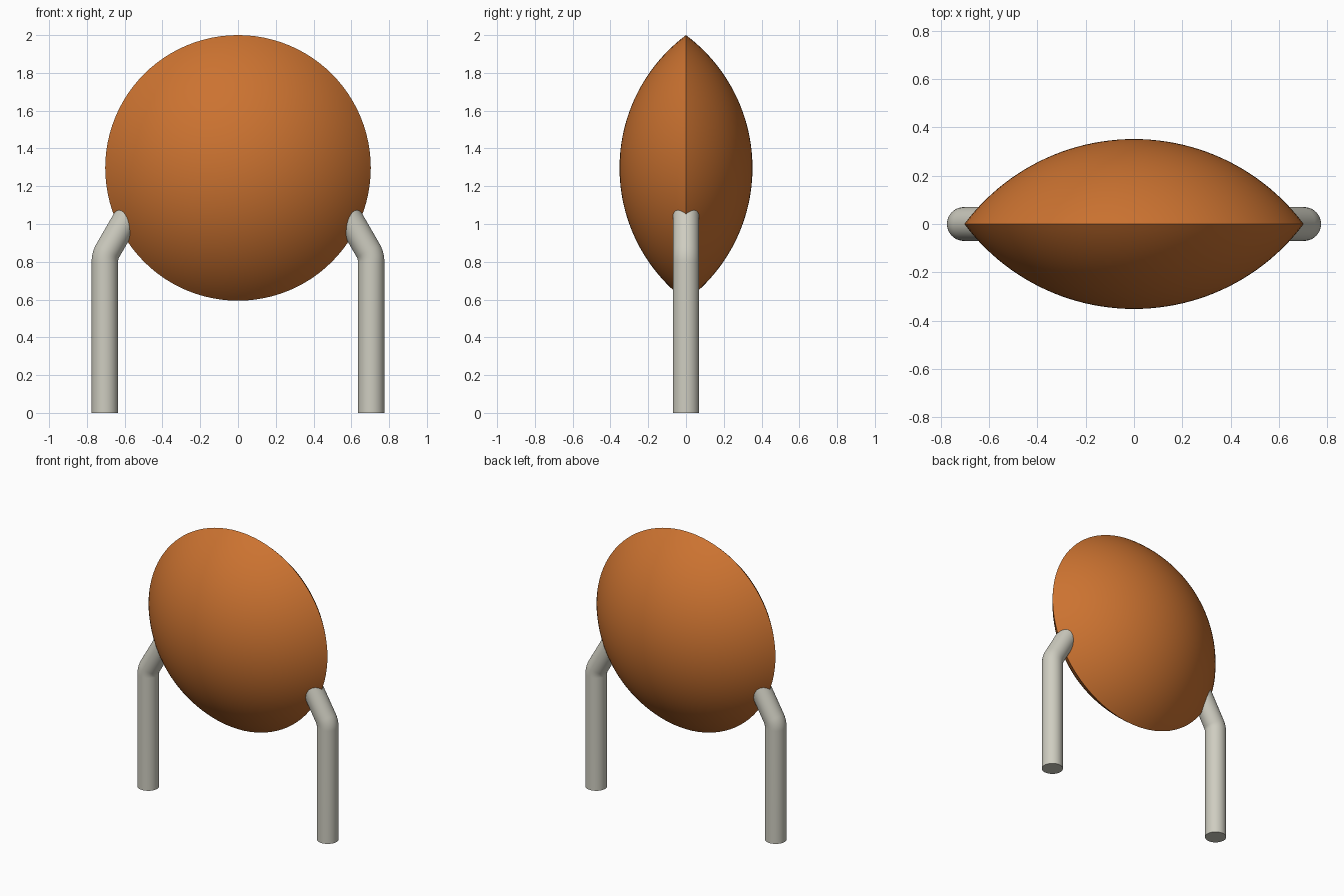
import bpy, bmesh, math
from mathutils import Vector

if "Cube" in bpy.data.objects:
    bpy.data.objects.remove(bpy.data.objects["Cube"])


def finish(bm, name, color):
    bmesh.ops.recalc_face_normals(bm, faces=bm.faces[:])
    me = bpy.data.meshes.new(name)
    bm.to_mesh(me)
    bm.free()
    ob = bpy.data.objects.new(name, me)
    bpy.context.collection.objects.link(ob)
    mat = bpy.data.materials.new(name + "_material")
    mat.diffuse_color = color
    mat.use_nodes = True
    mat.node_tree.nodes["Principled BSDF"].inputs["Base Color"].default_value = mat.diffuse_color
    me.materials.append(mat)
    bpy.ops.object.select_all(action='DESELECT')
    ob.select_set(True)
    bpy.context.view_layer.objects.active = ob
    bpy.ops.object.shade_smooth_by_angle(angle=math.radians(35))
    return ob


# Lens-shaped disc body: two spherical caps meeting at a sharp rim
def disc_body(radius=0.703, half=0.352, center_z=1.297, rings=24, sides=96):
    R = (radius ** 2 + half ** 2) / (2 * half)
    a_max = math.asin(radius / R)
    bm = bmesh.new()
    verts = []
    for i in range(-rings, rings + 1):
        a = a_max * (1 - abs(i) / rings)
        y = math.copysign(R * math.cos(a) - (R - half), i)
        verts.append(bm.verts.new((R * math.sin(a), y, 0)))
    edges = [bm.edges.new(p) for p in zip(verts, verts[1:])]
    bmesh.ops.spin(bm, geom=verts + edges, cent=(0, 0, 0), axis=(0, 1, 0),
                   angle=math.tau, steps=sides)
    bmesh.ops.remove_doubles(bm, verts=bm.verts[:], dist=1e-4)
    bmesh.ops.translate(bm, verts=bm.verts[:], vec=(0, 0, center_z))
    return finish(bm, "disc_body", (0.60, 0.17, 0.03, 1))


# Bent wire lead: straight up, 30 degree bend, then into the disc
def lead(name, side, r=0.07, x=0.705, bend_r=0.12, bend_z=0.80,
         tilt=math.radians(30), reach=0.34, sides=40, bend_steps=8):
    path = [(Vector((x, 0, 0)), 0.0)]
    for i in range(bend_steps + 1):
        a = tilt * i / bend_steps
        path.append((Vector((x - bend_r * (1 - math.cos(a)), 0,
                             bend_z + bend_r * math.sin(a))), a))
    end = path[-1][0] + reach * Vector((-math.sin(tilt), 0, math.cos(tilt)))
    path.append((end, tilt))

    bm = bmesh.new()
    loops = []
    for p, a in path:
        across = Vector((math.cos(a), 0, math.sin(a)))
        ring = []
        for k in range(sides):
            t = math.tau * k / sides
            co = p + r * (math.cos(t) * across
                          + math.sin(t) * Vector((0, 1, 0)))
            ring.append(bm.verts.new((side * co.x, co.y, co.z)))
        loops.append(ring)
    for lo, hi in zip(loops, loops[1:]):
        for k in range(sides):
            n = (k + 1) % sides
            bm.faces.new((lo[k], lo[n], hi[n], hi[k]))
    bm.faces.new(loops[0])
    bm.faces.new(loops[-1])
    return finish(bm, name, (0.62, 0.61, 0.53, 1))


disc_body()
lead("left_lead", -1)
lead("right_lead", 1)
